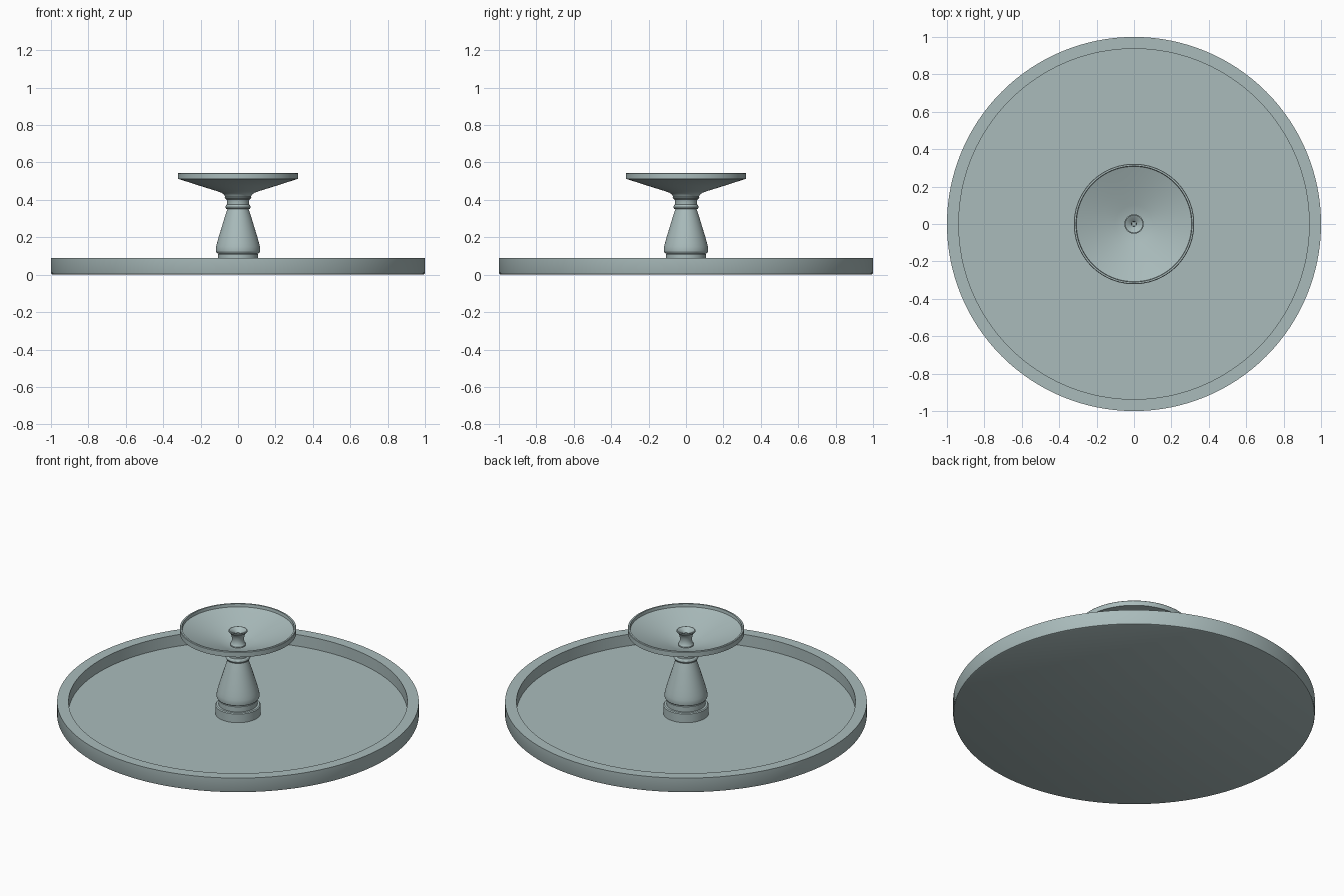
import bpy, bmesh, math

stone = bpy.data.materials.new("grey green stone")
stone.diffuse_color = (0.40, 0.50, 0.50, 1)


def lathe(name, profile, sides=96, angle=30):
    """Revolve (radius, z) points about z; radius 0 ends become poles."""
    bm = bmesh.new()
    rings = []
    for r, z in profile:
        if r == 0:
            rings.append([bm.verts.new((0, 0, z))] * sides)
        else:
            rings.append([bm.verts.new((r * math.cos(2 * math.pi * i / sides),
                                        r * math.sin(2 * math.pi * i / sides), z))
                          for i in range(sides)])
    for a, b in zip(rings, rings[1:]):
        for i in range(sides):
            j = (i + 1) % sides
            quad = [a[i], a[j], b[j], b[i]]
            bm.faces.new(list(dict.fromkeys(quad)))
    bmesh.ops.recalc_face_normals(bm, faces=bm.faces)
    me = bpy.data.meshes.new(name)
    bm.to_mesh(me)
    bm.free()
    me.materials.append(stone)
    ob = bpy.data.objects.new(name, me)
    bpy.context.collection.objects.link(ob)
    bpy.ops.object.select_all(action='DESELECT')
    ob.select_set(True)
    bpy.context.view_layer.objects.active = ob
    bpy.ops.object.shade_smooth_by_angle(angle=math.radians(angle))
    return ob


# Wide shallow pool with a raised rim
lathe("pool_basin", [(0, 0), (0.99, 0), (0.997, 0.003), (1, 0.01), (1, 0.09),
                     (0.937, 0.09), (0.937, 0.02), (0, 0.02)], 128)

# Round plinth under the column
lathe("column_plinth", [(0, 0.015), (0.125, 0.015), (0.125, 0.072),
                        (0.12, 0.077), (0, 0.077)])

# Turned column: foot ring, bulging body, collar ring and neck
lathe("column", [(0, 0.07), (0.107, 0.07), (0.107, 0.108), (0.104, 0.112),
                 (0.113, 0.116), (0.118, 0.123), (0.119, 0.135), (0.117, 0.15),
                 (0.112, 0.17), (0.104, 0.2), (0.09, 0.245), (0.075, 0.295),
                 (0.062, 0.335), (0.057, 0.35), (0.064, 0.353), (0.068, 0.362),
                 (0.064, 0.372), (0.058, 0.376), (0.058, 0.39), (0.061, 0.402),
                 (0.068, 0.406), (0.071, 0.414), (0.068, 0.424), (0, 0.424)])

# Upper bowl: flared underside, upright rim, conical inside
lathe("upper_bowl", [(0, 0.415), (0.068, 0.415), (0.074, 0.428), (0.088, 0.438),
                     (0.11, 0.446), (0.2, 0.474), (0.315, 0.511), (0.322, 0.511),
                     (0.322, 0.54), (0.319, 0.543), (0.31, 0.543),
                     (0.308, 0.525), (0.2, 0.484), (0.1, 0.452),
                     (0.05, 0.437), (0, 0.435)])

# Small flared spout with a hollow mouth
lathe("spout", [(0, 0.425), (0.042, 0.425), (0.042, 0.444), (0.036, 0.452),
                (0.033, 0.475), (0.036, 0.495), (0.044, 0.512), (0.052, 0.52),
                (0.052, 0.526), (0.047, 0.527), (0.02, 0.513), (0.013, 0.505),
                (0.012, 0.46), (0, 0.46)], 48)
